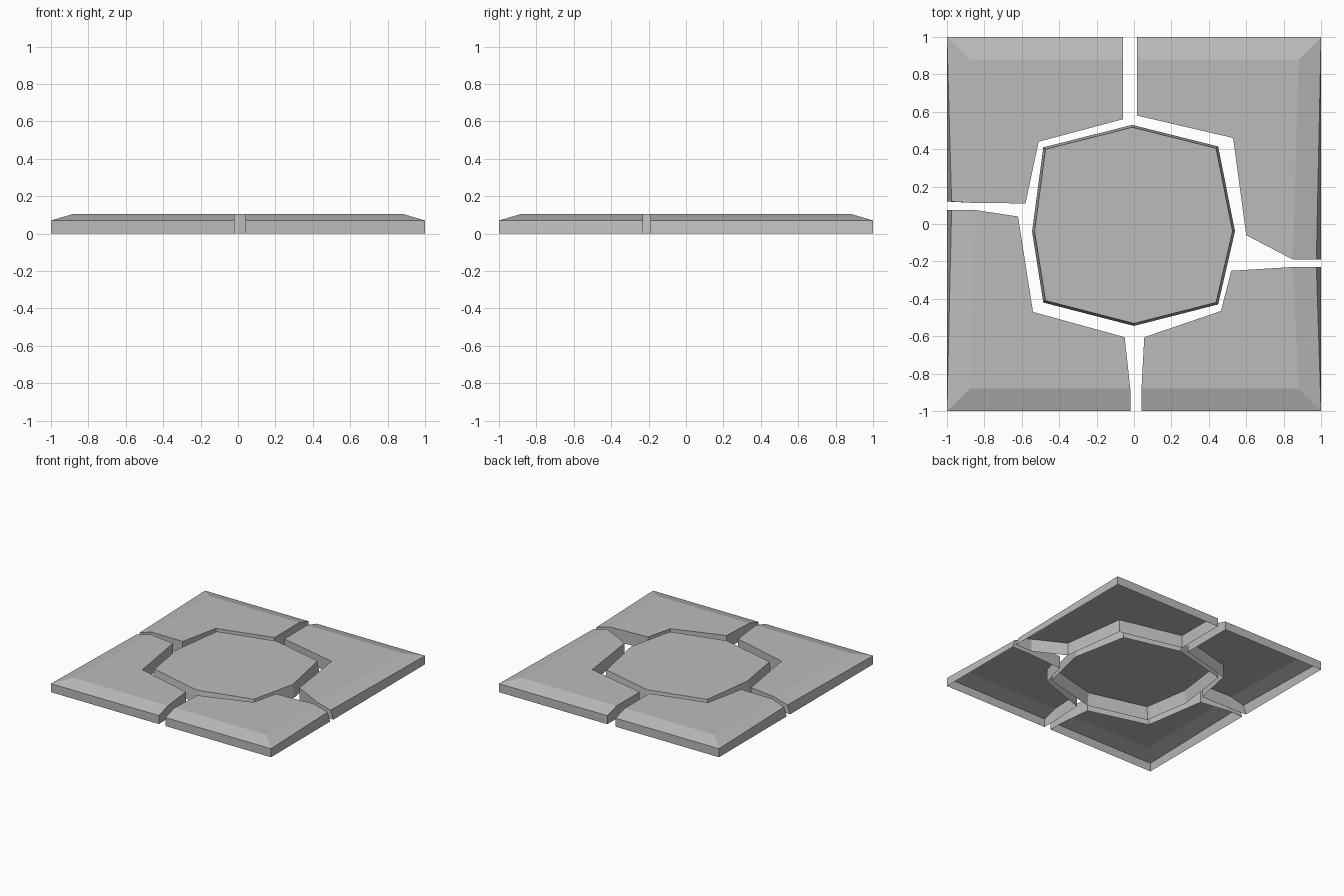
import bpy, bmesh

if "Cube" in bpy.data.objects:
    bpy.data.objects.remove(bpy.data.objects["Cube"])

H, RIM = 0.105, 0.07          # full height, height of the outer wall

stone = bpy.data.materials.new("grey stone")
stone.diffuse_color = (0.5, 0.5, 0.5, 1)
stone.use_nodes = True
stone.node_tree.nodes["Principled BSDF"].inputs["Base Color"].default_value = stone.diffuse_color


def finish(name, bm):
    bmesh.ops.recalc_face_normals(bm, faces=bm.faces)
    mesh = bpy.data.meshes.new(name)
    bm.to_mesh(mesh)
    bm.free()
    mesh.materials.append(stone)
    bpy.context.collection.objects.link(bpy.data.objects.new(name, mesh))


def corner_slab(name, sx, sy, chain):
    """Open-bottomed slab; chain runs along its inner edge from the side gap to the front/back gap."""
    bm = bmesh.new()
    v = lambda x, y, z: bm.verts.new((x, y, z))
    (x0, y0), (xn, yn) = chain[0], chain[-1]
    low = [v(x, y, 0) for x, y in chain]
    # inner edge of the top, and its sloped ends on the outer rim
    top = [v(x, y, H) for x, y in chain[1:-1]]
    side_rim = v(sx * 0.975, y0, RIM)
    end_rim = v(xn, yn, RIM)
    corner_low, corner_rim = v(sx, sy, 0), v(sx, sy, RIM)
    corner_top = v(sx * 0.88, sy * 0.88, H)
    high = [side_rim] + top + [end_rim]

    bm.faces.new(top + [corner_top])                              # flat top
    bm.faces.new([side_rim, top[0], corner_top, corner_rim])      # side bevel
    bm.faces.new([corner_rim, corner_top, top[-1], end_rim])      # end bevel
    bm.faces.new([low[0], side_rim, corner_rim, corner_low])      # outer walls
    bm.faces.new([corner_low, corner_rim, end_rim, low[-1]])
    for i in range(len(low) - 1):                                 # inner walls
        bm.faces.new([low[i], low[i + 1], high[i + 1], high[i]])
    finish(name, bm)


# Four corner slabs
corner_slab("back_left_slab", -1, 1,
            [(-1, 0.12), (-0.86, 0.113), (-0.58, 0.11), (-0.51, 0.44),
             (-0.06, 0.56), (-0.06, 0.88), (-0.06, 1)])
corner_slab("back_right_slab", 1, 1,
            [(1, -0.19), (0.85, -0.19), (0.60, -0.06), (0.53, 0.46),
             (0.015, 0.58), (0.015, 0.88), (0.015, 1)])
corner_slab("front_right_slab", 1, -1,
            [(1, -0.23), (0.85, -0.23), (0.52, -0.25), (0.465, -0.465),
             (0.055, -0.605), (0.04, -0.88), (0.04, -1)])
corner_slab("front_left_slab", -1, -1,
            [(-1, 0.075), (-0.85, 0.075), (-0.62, 0.04), (-0.54, -0.47),
             (-0.05, -0.605), (-0.02, -0.88), (-0.02, -1)])

# Eight-sided centre slab with slightly tapered walls, open below
outline = [(-0.01, 0.53), (0.45, 0.415), (0.54, -0.04), (0.45, -0.43),
           (0, -0.545), (-0.485, -0.42), (-0.545, -0.04), (-0.485, 0.41)]
bm = bmesh.new()
low = [bm.verts.new((x, y, 0)) for x, y in outline]
top = [bm.verts.new((x * 0.975, y * 0.975, H)) for x, y in outline]
bm.faces.new(top)
for i in range(8):
    j = (i + 1) % 8
    bm.faces.new([low[i], low[j], top[j], top[i]])
finish("centre_slab", bm)
